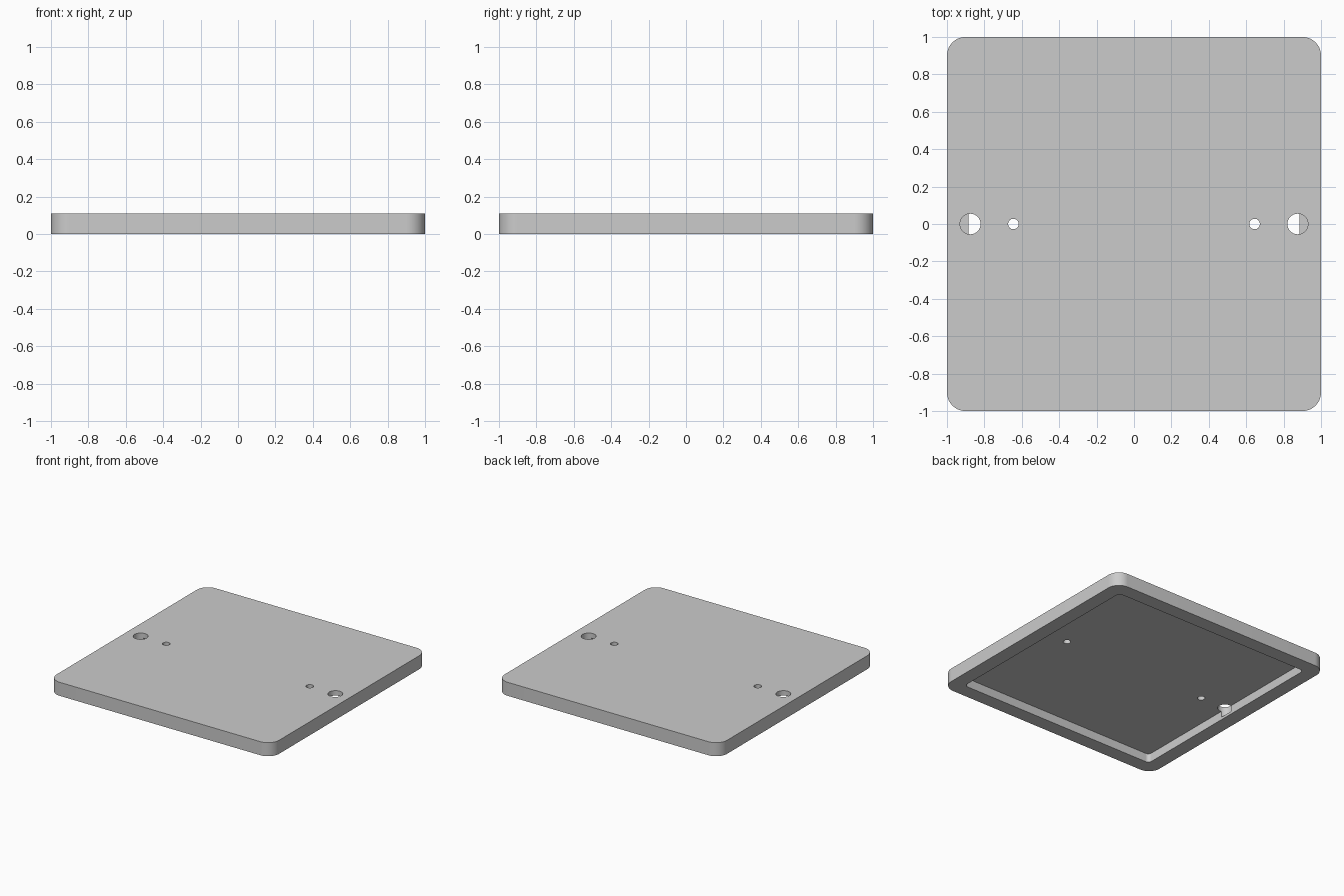
import bpy
import bmesh
from math import cos, sin, pi, radians

SIZE = 1.0        # half width of the plate
HEIGHT = 0.11
CEILING = 0.07    # top of the underside recess
RECESS = 0.885    # half width of the recess

cube = bpy.data.objects.get("Cube")
if cube:
    bpy.data.objects.remove(cube, do_unlink=True)

grey = bpy.data.materials.new("plain grey")
grey.use_nodes = True
colour = (0.6, 0.6, 0.6, 1)
grey.diffuse_color = colour
grey.node_tree.nodes["Principled BSDF"].inputs["Base Color"].default_value = colour


def rounded_square(half, radius, steps):
    """Outline of a square with rounded corners, counter-clockwise."""
    c = half - radius
    points = []
    for corner, (sx, sy) in enumerate([(1, 1), (-1, 1), (-1, -1), (1, -1)]):
        for i in range(steps + 1):
            a = (corner + i / steps) * pi / 2
            points.append((sx * c + radius * cos(a), sy * c + radius * sin(a)))
    return points


def circle(x, radius, steps=48):
    return [(x + radius * cos(2 * pi * i / steps), radius * sin(2 * pi * i / steps))
            for i in range(steps)]


def prism(name, outline, z0, z1):
    """Solid made by extruding an outline from z0 up to z1."""
    bm = bmesh.new()
    base = bm.faces.new([bm.verts.new((x, y, z0)) for x, y in outline])
    top = bmesh.ops.extrude_face_region(bm, geom=[base])["geom"]
    bmesh.ops.translate(bm, vec=(0, 0, z1 - z0),
                        verts=[v for v in top if isinstance(v, bmesh.types.BMVert)])
    bmesh.ops.recalc_face_normals(bm, faces=bm.faces)
    mesh = bpy.data.meshes.new(name)
    bm.to_mesh(mesh)
    bm.free()
    mesh.materials.append(grey)
    obj = bpy.data.objects.new(name, mesh)
    bpy.context.collection.objects.link(obj)
    return obj


# Plate with rounded corners
plate = prism("cover_plate", rounded_square(SIZE, 0.1, 16), 0, HEIGHT)

# Underside recess, then a blind screw-head hole and a small through hole per side
cutters = [prism("recess_cutter", rounded_square(RECESS, 0.03, 8), -0.1, CEILING)]
for side, x in (("left", 1), ("right", -1)):
    cutters.append(prism(side + "_large_hole_cutter", circle(x * 0.875, 0.055), 0.021, 0.2))
    cutters.append(prism(side + "_small_hole_cutter", circle(x * 0.645, 0.028), 0.03, 0.2))

bpy.context.view_layer.objects.active = plate
for cutter in cutters:
    cut = plate.modifiers.new(cutter.name, 'BOOLEAN')
    cut.operation = 'DIFFERENCE'
    cut.solver = 'EXACT'
    cut.object = cutter
    bpy.ops.object.modifier_apply(modifier=cut.name)
    bpy.data.objects.remove(cutter, do_unlink=True)

# Smooth round walls, sharp rims
bpy.ops.object.select_all(action='DESELECT')
plate.select_set(True)
bpy.ops.object.shade_smooth_by_angle(angle=radians(30))
